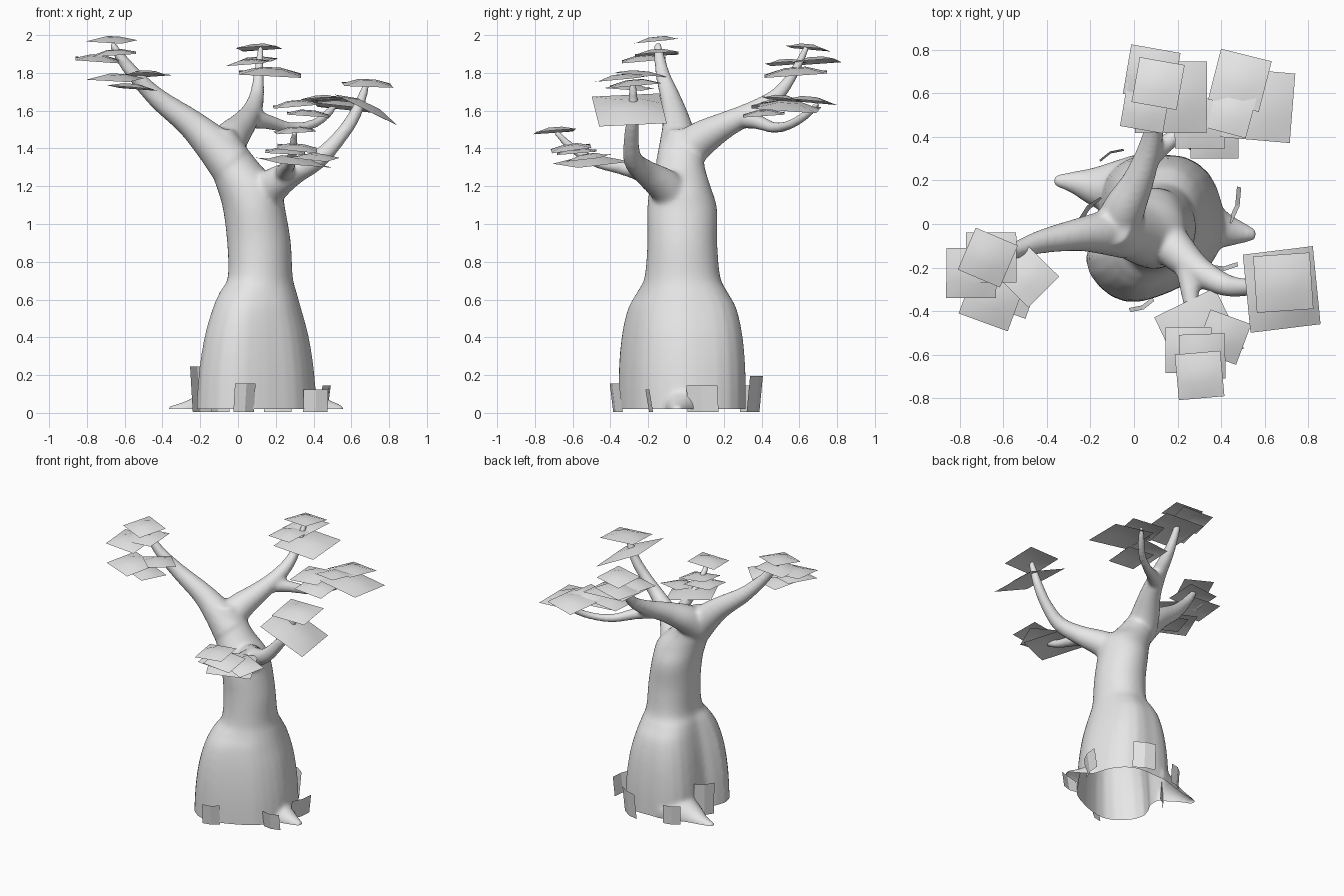
import bpy, bmesh, math
from mathutils import Vector, Matrix, Euler

cube = bpy.data.objects.get("Cube")
if cube:
    bpy.data.objects.remove(cube, do_unlink=True)

SIDES = 32
GROUND = 0.02

grey = bpy.data.materials.new("plain_grey")
grey.use_nodes = True
grey.diffuse_color = (0.8, 0.8, 0.8, 1)
grey.node_tree.nodes["Principled BSDF"].inputs["Base Color"].default_value = grey.diffuse_color


def add_object(name, mesh):
    mesh.materials.clear()
    mesh.materials.append(grey)
    obj = bpy.data.objects.new(name, mesh)
    bpy.context.scene.collection.objects.link(obj)
    return obj


def refine(rows, steps=4):
    """Smooth in-between rows along a flowing curve."""
    last = len(rows) - 1
    result = []
    for i in range(last):
        a, b, c, d = (rows[min(max(k, 0), last)] for k in range(i - 1, i + 3))
        for s in range(steps):
            t = s / steps
            result.append([
                q + t * ((r - p) + t * (2 * p - 5 * q + 4 * r - w + t * (3 * (q - r) + w - p))) / 2
                for p, q, r, w in zip(a, b, c, d)])
    return result + [rows[-1]]


def skin_rings(bm, rings):
    """Bridge equal rings of points into a closed, capped tube."""
    loops = [[bm.verts.new(p) for p in ring] for ring in rings]
    for low, high in zip(loops, loops[1:]):
        for i in range(SIDES):
            j = (i + 1) % SIDES
            bm.faces.new((low[i], low[j], high[j], high[i]))
    bm.faces.new(loops[0][::-1])
    bm.faces.new(loops[-1])


def trunk(bm, outline, sections):
    """Sections: height, centre x, centre y, radius x, radius y, share of the lobed outline."""
    lobes = [row[0] for row in refine([(v,) for v in outline + outline[:1]], 2)]
    rings = []
    for z, cx, cy, rx, ry, share in refine(sections):
        ring = []
        for i in range(SIDES):
            a = math.tau * i / SIDES
            k = 1 + share * (lobes[i] - 1)
            ring.append(Vector((cx + rx * k * math.cos(a), cy + ry * k * math.sin(a), z)))
        rings.append(ring)
    skin_rings(bm, rings)


def limb(bm, path):
    """Tapered round limb through points of x, y, z, radius."""
    path = refine(path)
    points = [Vector(p[:3]) for p in path]
    rings = []
    for i, point in enumerate(points):
        ahead = points[min(i + 1, len(points) - 1)]
        behind = points[max(i - 1, 0)]
        turn = (ahead - behind).to_track_quat("Z", "Y")
        radius = path[i][3]
        rings.append([
            point + turn @ Vector((radius * math.cos(math.tau * s / SIDES),
                                   radius * math.sin(math.tau * s / SIDES), 0))
            for s in range(SIDES)])
    skin_rings(bm, rings)


def cards(name, layout):
    """Square leaf cards with a raised middle: centre, size, yaw, roll and pitch in degrees."""
    bm = bmesh.new()
    for x, y, z, size, yaw, roll, pitch in layout:
        turn = Euler([math.radians(v) for v in (roll, pitch, yaw)]).to_matrix().to_4x4()
        grid = bmesh.ops.create_grid(bm, x_segments=3, y_segments=3, size=size / 2)
        for v in grid["verts"]:
            inner = max(abs(v.co.x), abs(v.co.y)) < size / 4
            v.co.z = size * (0.05 if inner else -0.05)
        bmesh.ops.transform(bm, matrix=Matrix.Translation((x, y, z)) @ turn, verts=grid["verts"])
    for face in bm.faces:
        face.smooth = True
    mesh = bpy.data.meshes.new(name)
    bm.to_mesh(mesh)
    bm.free()
    add_object(name, mesh)


def bark_flap(bm, x, y, width, height, yaw, lean):
    """Upright plate at the foot of the trunk, folded along its middle."""
    turn = Matrix.Rotation(math.radians(yaw), 3, "Z")
    columns = []
    for side, bulge in ((-1, 0), (0, 0.015), (1, 0)):
        foot = Vector((x, y, 0.005)) + turn @ Vector((side * width / 2, -bulge, 0))
        top = foot + turn @ Vector((0, -lean, height))
        columns.append((bm.verts.new(foot), bm.verts.new(top)))
    for a, b in zip(columns, columns[1:]):
        bm.faces.new((a[0], b[0], b[1], a[1]))


# Swollen, lobed trunk
bm = bmesh.new()
trunk(bm, [1, 1.02, 1.09, 1.09, 1.02, 1.06, 1.02, 0.88,
           0.82, 1.1, 1.16, 1.12, 0.97, 0.9, 0.93, 0.96], [
    (-0.05, 0.1, -0.02, 0.32, 0.325, 1),
    (0.2, 0.1, -0.02, 0.305, 0.325, 1),
    (0.4, 0.1, -0.02, 0.275, 0.31, 1),
    (0.55, 0.1, -0.02, 0.235, 0.28, 0.9),
    (0.64, 0.105, -0.02, 0.205, 0.235, 0.7),
    (0.72, 0.115, -0.02, 0.175, 0.2, 0.3),
    (0.9, 0.11, -0.02, 0.17, 0.185, 0.1),
    (1.08, 0.085, -0.02, 0.165, 0.185, 0),
    (1.2, 0.055, -0.03, 0.17, 0.16, 0),
    (1.3, -0.01, -0.03, 0.14, 0.13, 0),
    (1.4, -0.06, -0.02, 0.11, 0.11, 0),
    (1.5, -0.1, -0.02, 0.08, 0.08, 0),
])
# Left-leaning main limb
limb(bm, [(-0.04, -0.04, 1.32, 0.12), (-0.14, -0.04, 1.43, 0.1), (-0.26, -0.05, 1.54, 0.075),
          (-0.42, -0.08, 1.66, 0.055), (-0.54, -0.12, 1.78, 0.04),
          (-0.62, -0.14, 1.88, 0.03), (-0.67, -0.15, 1.96, 0.018)])
# Rear limb and its side fork
limb(bm, [(-0.08, -0.02, 1.37, 0.11), (-0.04, 0.08, 1.45, 0.095), (0.02, 0.2, 1.52, 0.072),
          (0.07, 0.34, 1.59, 0.055), (0.1, 0.48, 1.68, 0.04),
          (0.11, 0.57, 1.8, 0.028), (0.12, 0.64, 1.94, 0.018)])
limb(bm, [(0.05, 0.29, 1.56, 0.055), (0.16, 0.38, 1.54, 0.04), (0.28, 0.47, 1.51, 0.03),
          (0.4, 0.56, 1.53, 0.026), (0.48, 0.65, 1.59, 0.024), (0.52, 0.7, 1.64, 0.016)])
# Right limb and its front fork
limb(bm, [(0.1, -0.03, 1.08, 0.11), (0.17, -0.1, 1.19, 0.095), (0.29, -0.21, 1.27, 0.068),
          (0.42, -0.28, 1.34, 0.052), (0.53, -0.29, 1.45, 0.04),
          (0.62, -0.28, 1.58, 0.034), (0.68, -0.28, 1.74, 0.02)])
limb(bm, [(0.24, -0.18, 1.26, 0.055), (0.26, -0.34, 1.3, 0.04), (0.28, -0.48, 1.33, 0.03),
          (0.29, -0.6, 1.4, 0.025), (0.3, -0.69, 1.49, 0.018)])
# Roots flaring along the ground
limb(bm, [(0, 0.16, 0.05, 0.16), (-0.16, 0.17, 0.02, 0.1), (-0.27, 0.19, 0.01, 0.055),
          (-0.37, 0.2, 0.01, 0.025)])
limb(bm, [(0.3, 0, 0.05, 0.14), (0.42, -0.03, 0.02, 0.08), (0.56, -0.05, 0.01, 0.025)])

mesh = bpy.data.meshes.new("tree_body")
bm.to_mesh(mesh)
bm.free()
draft = add_object("tree_body_draft", mesh)
remesh = draft.modifiers.new("fuse", "REMESH")
remesh.mode = "VOXEL"
remesh.voxel_size = 0.012
soften = draft.modifiers.new("soften", "SMOOTH")
soften.factor = 0.5
soften.iterations = 12
bpy.context.view_layer.update()
fused = bpy.data.meshes.new_from_object(draft.evaluated_get(bpy.context.evaluated_depsgraph_get()))
bpy.data.objects.remove(draft, do_unlink=True)

# Open the underside at ground level
bm = bmesh.new()
bm.from_mesh(fused)
bmesh.ops.bisect_plane(bm, geom=bm.verts[:] + bm.edges[:] + bm.faces[:],
                       plane_co=(0, 0, GROUND), plane_no=(0, 0, 1), clear_inner=True)
for face in bm.faces:
    face.smooth = True
bm.to_mesh(fused)
bm.free()
add_object("tree_body", fused)

# Leaf clusters
cards("left_limb_leaves", [
    (-0.67, -0.155, 1.98, 0.21, -23, 5, 3),
    (-0.655, -0.155, 1.91, 0.23, 0, 3, -4),
    (-0.745, -0.225, 1.88, 0.23, 0, 5, 4),
    (-0.485, -0.24, 1.8, 0.2, 45, -3, 4),
    (-0.65, -0.34, 1.78, 0.24, -20, 5, 3),
    (-0.56, -0.3, 1.73, 0.21, -20, -4, 4),
])
cards("rear_limb_leaves", [
    (0.11, 0.645, 1.94, 0.21, -10, -5, -4),
    (0.08, 0.69, 1.87, 0.23, -10, 4, -5),
    (0.05, 0.53, 1.86, 0.2, -10, 4, -4),
    (0.17, 0.58, 1.81, 0.33, 0, 4, 3),
])
cards("rear_fork_leaves", [
    (0.485, 0.66, 1.66, 0.24, -14, -5, -4),
    (0.445, 0.51, 1.67, 0.19, -15, -4, -5),
    (0.57, 0.545, 1.63, 0.32, -5, -4, 6),
    (0.37, 0.41, 1.59, 0.22, 0, 4, 4),
    (0.3, 0.46, 1.64, 0.23, 0, 4, -5),
])
cards("right_limb_leaves", [
    (0.685, -0.3, 1.62, 0.36, 7, 3, 26),
    (0.685, -0.27, 1.75, 0.26, 4, 5, 2),
])
cards("front_fork_leaves", [
    (0.3, -0.5, 1.34, 0.31, 26, 6, 4),
    (0.41, -0.52, 1.36, 0.2, -20, 6, 6),
    (0.25, -0.58, 1.39, 0.21, 0, 5, 3),
    (0.315, -0.61, 1.41, 0.21, 2, 8, 6),
    (0.3, -0.695, 1.5, 0.21, 5, 4, -4),
])

# Loose bark flaps around the foot
bm = bmesh.new()
bark_flap(bm, 0.03, -0.36, 0.12, 0.15, 25, 0.02)
bark_flap(bm, 0.41, -0.18, 0.13, 0.12, 5, 0.02)
bark_flap(bm, 0.45, 0.09, 0.17, 0.14, 75, 0.02)
bark_flap(bm, 0.21, 0.355, 0.16, 0.19, 155, 0.02)
bark_flap(bm, -0.1, 0.31, 0.12, 0.14, 205, 0.01)
bark_flap(bm, -0.19, 0.06, 0.14, 0.24, 225, 0.02)
flaps = bpy.data.meshes.new("bark_flaps")
bm.to_mesh(flaps)
bm.free()
add_object("bark_flaps", flaps)
